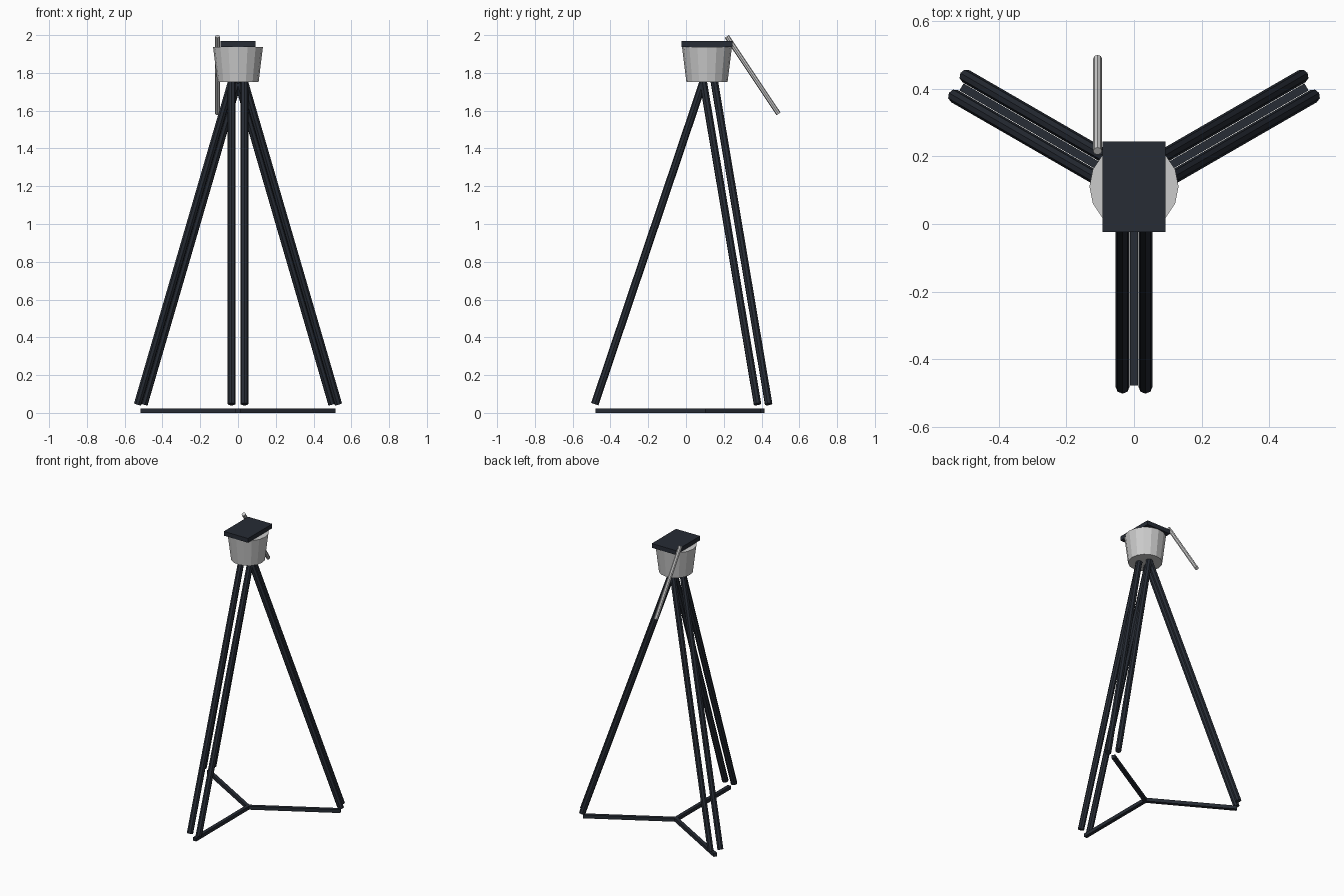
import bpy
from math import radians, cos, sin
from mathutils import Vector

if "Cube" in bpy.data.objects:
    bpy.data.objects.remove(bpy.data.objects["Cube"])

CENTRE = Vector((0, 0.111, 0))

dark = bpy.data.materials.new("dark_metal")
dark.diffuse_color = (0.02, 0.025, 0.035, 1)
dark.use_nodes = True
dark.node_tree.nodes["Principled BSDF"].inputs["Base Color"].default_value = dark.diffuse_color


def tube(name, a, b, radius, sides=8, mat=None):
    """Straight rod between two points."""
    d = b - a
    bpy.ops.mesh.primitive_cylinder_add(vertices=sides, radius=radius, depth=d.length,
                                        location=(a + b) / 2)
    ob = bpy.context.object
    ob.name = name
    ob.rotation_euler = d.to_track_quat('Z', 'Y').to_euler()
    if mat:
        ob.data.materials.append(mat)
    return ob


def box(name, location, size, angle=0):
    bpy.ops.mesh.primitive_cube_add(size=1, location=location, rotation=(0, 0, angle))
    ob = bpy.context.object
    ob.name = name
    ob.scale = size
    ob.data.materials.append(dark)
    return ob


# Tapered head bowl
bpy.ops.mesh.primitive_cone_add(vertices=16, radius1=0.109, radius2=0.132, depth=0.186,
                                location=CENTRE + Vector((0, 0, 1.844)),
                                rotation=(0, 0, radians(90)))
bpy.context.object.name = "head_bowl"

# Camera plate
box("mounting_plate", CENTRE + Vector((0, 0, 1.953)), (0.187, 0.268, 0.03))

# Pan handle
tube("pan_handle", Vector((-0.108, 0.216, 1.993)), Vector((-0.108, 0.49, 1.583)), 0.013)

# Three twin-tube legs and the floor spreader
for label, deg in (("front", -90), ("right", 30), ("left", 150)):
    ang = radians(deg)
    out = Vector((cos(ang), sin(ang), 0))
    side = Vector((-sin(ang), cos(ang), 0))
    for i, s in enumerate((-1, 1)):
        base = CENTRE + side * s * 0.034
        tube(f"{label}_leg_tube_{i + 1}", base + out * 0.594 + Vector((0, 0, 0.046)),
             base + out * 0.017 + Vector((0, 0, 1.76)), 0.0205, mat=dark)
    box(f"{label}_spreader_arm", CENTRE + out * 0.295 + Vector((0, 0, 0.012)),
        (0.59, 0.024, 0.024), ang)
